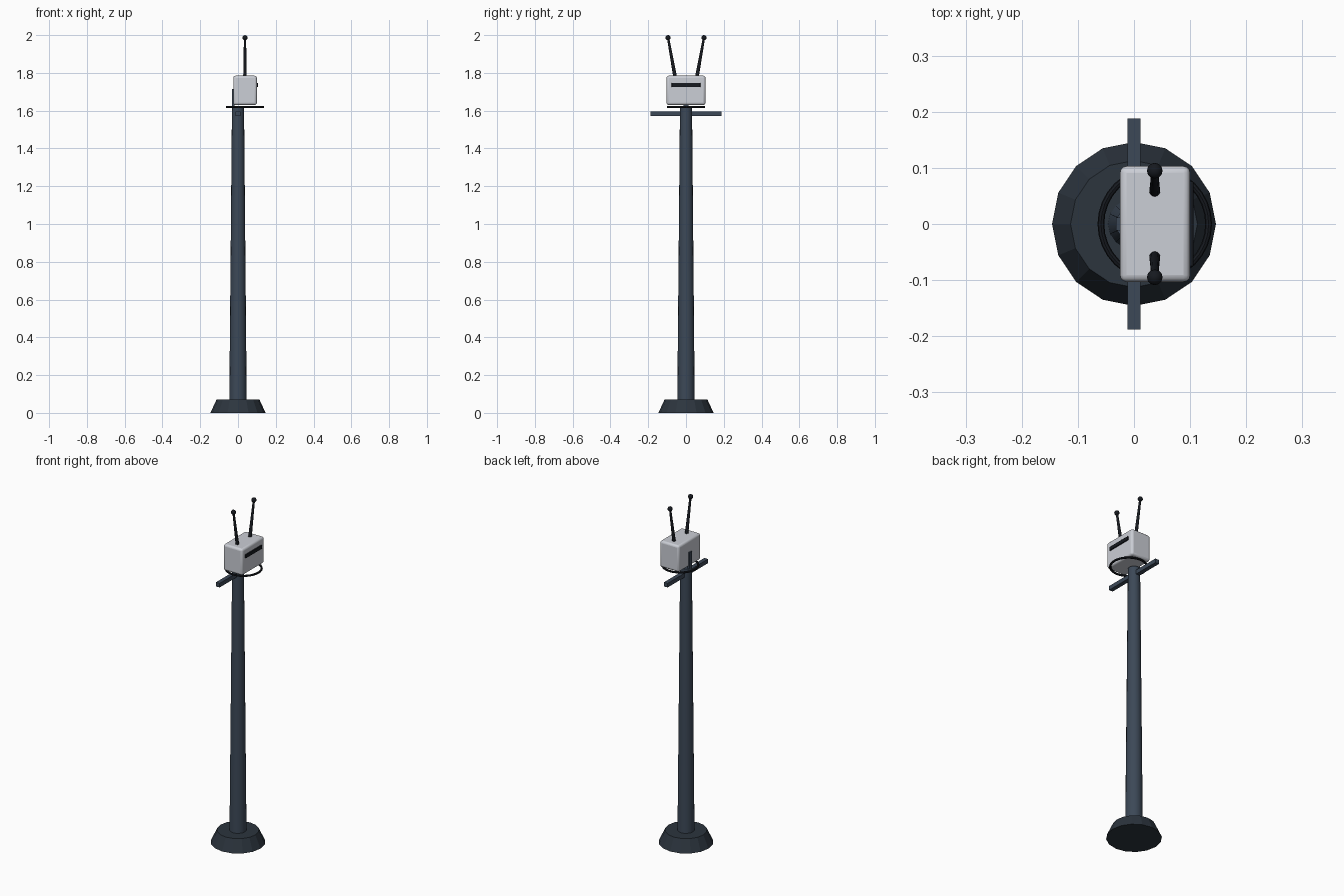
import bpy
from math import radians
from mathutils import Vector

if "Cube" in bpy.data.objects:
    bpy.data.objects.remove(bpy.data.objects["Cube"])


def material(name, rgb):
    m = bpy.data.materials.new(name)
    m.diffuse_color = (*rgb, 1)
    m.use_nodes = True
    m.node_tree.nodes["Principled BSDF"].inputs["Base Color"].default_value = m.diffuse_color
    return m


STEEL = material("steel", (0.045, 0.065, 0.095))
DARK = material("dark_steel", (0.025, 0.035, 0.048))
BLACK = material("black", (0.008, 0.01, 0.014))
SHELL = material("shell", (0.6, 0.62, 0.67))


def finish(name, mat, smooth=False):
    o = bpy.context.object
    o.name = name
    o.data.materials.append(mat)
    if smooth:
        bpy.ops.object.shade_smooth_by_angle(angle=radians(40))
    return o


def rod(name, a, b, r1, r2, sides, mat, smooth=False):
    a, b = Vector(a), Vector(b)
    d = b - a
    bpy.ops.mesh.primitive_cone_add(vertices=sides, radius1=r1, radius2=r2,
                                    depth=d.length, location=(a + b) / 2,
                                    rotation=d.to_track_quat('Z', 'Y').to_euler())
    return finish(name, mat, smooth)


def box(name, lo, hi, mat, bevel=0):
    lo, hi = Vector(lo), Vector(hi)
    bpy.ops.mesh.primitive_cube_add(size=1, location=(lo + hi) / 2)
    o = finish(name, mat)
    o.scale = hi - lo
    bpy.ops.object.transform_apply(location=False, rotation=False, scale=True)
    if bevel:
        m = o.modifiers.new("bevel", 'BEVEL')
        m.width = bevel
        m.segments = 3
        bpy.ops.object.shade_smooth_by_angle(angle=radians(40))
    return o


# Foot and tapered pole
rod("foot", (0, 0, 0), (0, 0, 0.072), 0.146, 0.113, 16, DARK)
rod("pole", (0, 0, 0.07), (0, 0, 1.62), 0.046, 0.032, 16, STEEL, True)

# Crossbar and rear mounting bracket
box("crossbar", (-0.012, -0.188, 1.572), (0.012, 0.188, 1.596), STEEL)
box("bracket", (-0.032, -0.012, 1.6), (-0.018, 0.012, 1.715), STEEL)

# Head box with front slot
box("head_box", (-0.025, -0.103, 1.63), (0.1, 0.103, 1.785), SHELL, 0.012)
box("front_slot", (0.092, -0.076, 1.725), (0.106, 0.076, 1.747), BLACK, 0.003)

# Ring under the head
bpy.ops.mesh.primitive_torus_add(major_radius=0.096, minor_radius=0.006,
                                 major_segments=32, minor_segments=8,
                                 location=(0.037, 0, 1.62))
finish("under_ring", BLACK, True)

# Pair of splayed antennas with ball tips
for side, s in (("left", -1), ("right", 1)):
    rod(f"antenna_{side}", (0.037, s * 0.057, 1.775), (0.037, s * 0.095, 1.985),
        0.01, 0.006, 10, BLACK, True)
    bpy.ops.mesh.primitive_uv_sphere_add(segments=12, ring_count=8, radius=0.014,
                                         location=(0.037, s * 0.095, 1.986))
    finish(f"antenna_tip_{side}", BLACK, True)
